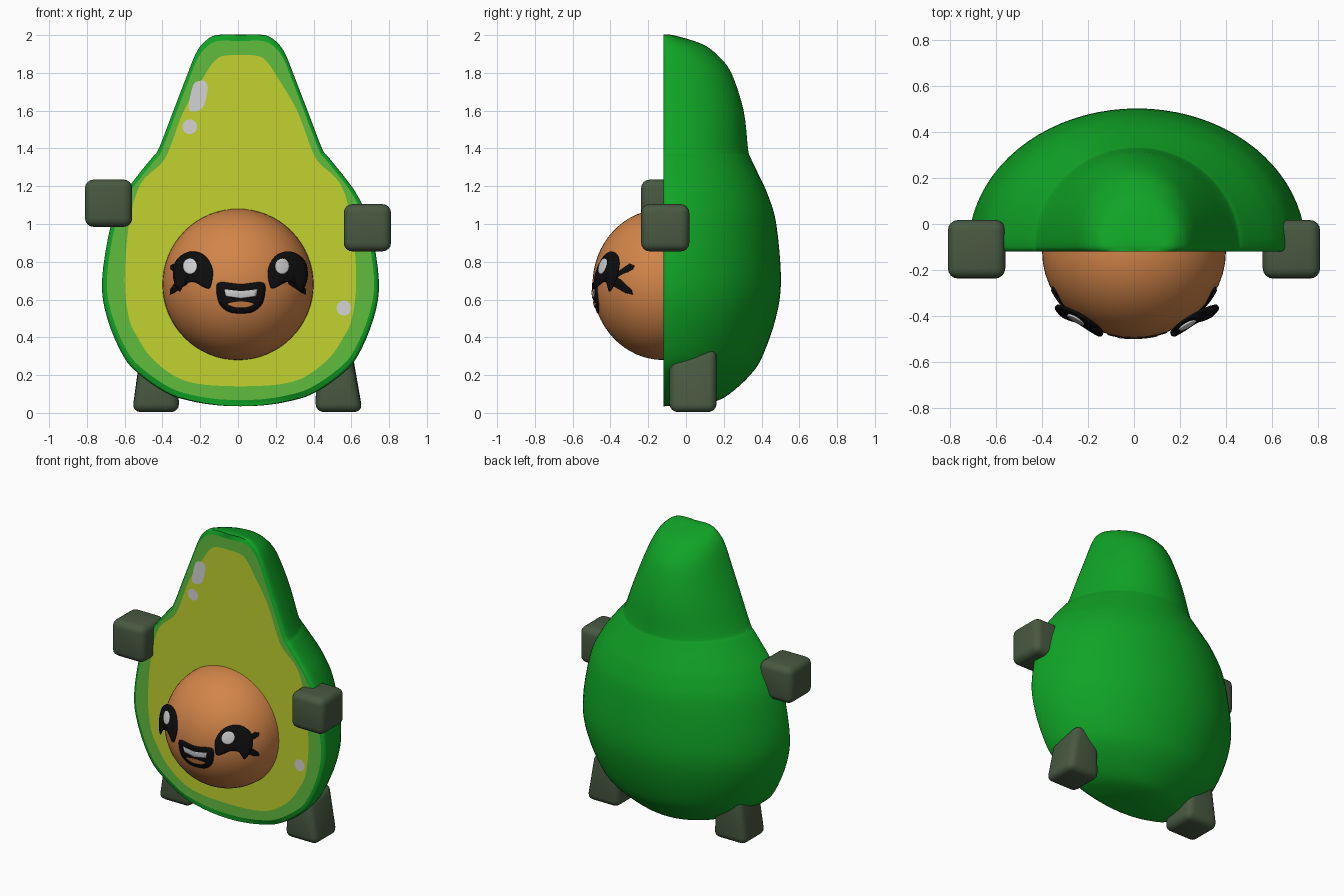
import bpy, bmesh
from math import sin, cos, pi, sqrt
from mathutils import Vector

cube = bpy.data.objects.get("Cube")
if cube:
    bpy.data.objects.remove(cube, do_unlink=True)


def material(name, *srgb):
    lin = [((c / 255 + 0.055) / 1.055) ** 2.4 for c in srgb] + [1]
    m = bpy.data.materials.new(name)
    m.use_nodes = True
    m.diffuse_color = lin
    m.node_tree.nodes["Principled BSDF"].inputs["Base Color"].default_value = lin
    return m


SKIN = material("skin green", 16, 164, 38)
RIND = material("light green", 97, 188, 63)
FLESH = material("yellow flesh", 194, 210, 47)
SEED = material("seed brown", 210, 133, 73)
LIMB = material("limb grey green", 72, 89, 65)
BLACK = material("black", 13, 13, 13)
WHITE = material("pale highlight", 212, 212, 212)

CX, Y0 = 0.013, -0.12
SEED_C, SEED_R = Vector((0, -0.12, 0.68)), Vector((0.4, 0.375, 0.4))


def finish(name, bm, mat, angle=0.6):
    me = bpy.data.meshes.new(name)
    bm.to_mesh(me)
    bm.free()
    ob = bpy.data.objects.new(name, me)
    bpy.context.collection.objects.link(ob)
    me.materials.append(mat)
    bpy.ops.object.select_all(action='DESELECT')
    ob.select_set(True)
    bpy.context.view_layer.objects.active = ob
    bpy.ops.object.shade_smooth_by_angle(angle=angle)
    return ob


def spline(points, steps, closed=False):
    """Smooth curve passing through the points."""
    p = [Vector(q) for q in points]
    n = len(p)
    at = (lambda i: p[i % n]) if closed else (lambda i: p[max(0, min(n - 1, i))])
    out = []
    for i in range(n if closed else n - 1):
        a, b, c, d = at(i - 1), at(i), at(i + 1), at(i + 2)
        for k in range(steps):
            t = k / steps
            out.append(b + (c - a) * t / 2 + (2 * a - 5 * b + 4 * c - d) * t * t / 2
                       + (3 * b - a - 3 * c + d) * t ** 3 / 2)
    return out if closed else out + [p[-1]]


# Body: half pear, rows of (half width, depth, height)
rows = spline([(0, 0, 2), (0.13, 0.05, 2), (0.2, 0.2, 1.955), (0.24, 0.285, 1.895),
               (0.278, 0.36, 1.8), (0.355, 0.425, 1.6), (0.432, 0.448, 1.4),
               (0.465, 0.46, 1.355), (0.55, 0.51, 1.25), (0.62, 0.555, 1.15),
               (0.685, 0.598, 1), (0.733, 0.623, 0.7), (0.705, 0.595, 0.5),
               (0.62, 0.525, 0.3), (0.53, 0.46, 0.2), (0.38, 0.35, 0.1),
               (0.25, 0.27, 0.06), (0.12, 0.14, 0.04), (0, 0, 0.035)], 4)
bm = bmesh.new()
COLS = 40
grid = []
for w, d, z in rows:
    w, d = max(w, 0), max(d, 0)
    r = min(0.02, w, d)
    line = [(w - r, Y0), (w - 0.3 * r, Y0 + 0.3 * r)]
    line += [(w * cos(pi * j / COLS), Y0 + r + (d - r) * sin(pi * j / COLS)) for j in range(COLS + 1)]
    line += [(-w + 0.3 * r, Y0 + 0.3 * r), (r - w, Y0)]
    grid.append([bm.verts.new((CX + x, y, z)) for x, y in line])
for r0, r1 in zip(grid, grid[1:]):
    for j in range(len(r0) - 1):
        bm.faces.new((r0[j], r0[j + 1], r1[j + 1], r1[j]))
bmesh.ops.remove_doubles(bm, verts=bm.verts, dist=0.0005)
bmesh.ops.holes_fill(bm, edges=[e for e in bm.edges if e.is_boundary], sides=0)
bmesh.ops.recalc_face_normals(bm, faces=bm.faces)
finish("body", bm, SKIN, 0.9)


# Flat layers on the cut front
def plate(name, outline, y, mat):
    bm = bmesh.new()
    f = bm.faces.new([bm.verts.new((x, y, z)) for x, z in outline])
    f.normal_update()
    if f.normal.y > 0:
        f.normal_flip()
    finish(name, bm, mat)


def both_sides(half):
    return [(CX + w, z) for w, z in half] + [(CX - w, z) for w, z in half[-2:0:-1]]


plate("rind_ring", both_sides([(w * 0.965, 1.02 + (z - 1.02) * 0.967) for w, d, z in rows]),
      Y0 - 0.002, RIND)
flesh = spline([(0, 1.895), (0.09, 1.89), (0.14, 1.86), (0.2, 1.77), (0.3, 1.6), (0.375, 1.4),
                (0.42, 1.32), (0.53, 1.21), (0.59, 1), (0.613, 0.7), (0.59, 0.5), (0.545, 0.4),
                (0.47, 0.29), (0.34, 0.19), (0.2, 0.15), (0, 0.14)], 4)
plate("flesh", both_sides(flesh), Y0 - 0.005, FLESH)


def oval(cx, cz, rx, rz, n=24):
    return [(cx + rx * cos(2 * pi * i / n), cz + rz * sin(2 * pi * i / n)) for i in range(n)]


shine = spline([(-0.262, 1.61), (-0.222, 1.597), (-0.182, 1.625), (-0.16, 1.72),
                (-0.178, 1.757), (-0.222, 1.752), (-0.242, 1.72)], 4, True)
plate("long_shine", shine, Y0 - 0.008, WHITE)
plate("upper_shine", oval(-0.255, 1.515, 0.039, 0.039), Y0 - 0.008, WHITE)
plate("lower_shine", oval(0.56, 0.555, 0.038, 0.04), Y0 - 0.008, WHITE)

# Seed
bm = bmesh.new()
bmesh.ops.create_uvsphere(bm, u_segments=48, v_segments=32, radius=1)
for v in bm.verts:
    v.co = SEED_C + v.co * SEED_R
finish("seed", bm, SEED)


# Face details: filled outlines placed on or over the seed
def patch(name, outline, place, mat, rings=5):
    n = len(outline)
    mid = sum((Vector(p) for p in outline), Vector((0, 0))) / n
    bm = bmesh.new()
    hub = bm.verts.new(place(*mid, 0))
    loops = []
    for k in range(1, rings + 1):
        t = k / rings
        loops.append([bm.verts.new(place(*mid.lerp(Vector(p), t), t)) for p in outline])
    for i in range(n):
        j = (i + 1) % n
        bm.faces.new((hub, loops[0][i], loops[0][j]))
        for a, b in zip(loops, loops[1:]):
            bm.faces.new((a[i], b[i], b[j], a[j]))
    bm.normal_update()
    if sum(f.normal.dot(f.calc_center_median() - SEED_C) * f.calc_area() for f in bm.faces) < 0:
        bmesh.ops.reverse_faces(bm, faces=bm.faces)
    ob = finish(name, bm, mat)
    mod = ob.modifiers.new("thickness", 'SOLIDIFY')
    mod.thickness = 0.008


def on_front(lift):
    def place(x, z, t):
        rest = 1 - (x / SEED_R.x) ** 2 - ((z - SEED_C.z) / SEED_R.z) ** 2
        return x, SEED_C.y - SEED_R.y * sqrt(max(rest, 0)) - lift, z
    return place


def on_side(side):
    def place(y, z, t):
        rest = 1 - ((y - SEED_C.y) / SEED_R.y) ** 2 - ((z - SEED_C.z) / SEED_R.z) ** 2
        return side * (SEED_R.x * sqrt(max(rest, 0)) + 0.006), y, z
    return place


def on_eye(side, cx, lift, bulge):
    def place(u, v, t):
        y = -0.42 + 0.55 * u + 0.25 * v - lift - bulge * (1 - t * t)
        return cx + side * u, y, 0.75 + v
    return place


eye = spline([(-0.09, -0.085), (-0.105, 0), (-0.08, 0.065), (-0.04, 0.097), (0.01, 0.105),
              (0.06, 0.085), (0.095, 0.045), (0.105, -0.01), (0.098, -0.06), (0.07, -0.108),
              (0.04, -0.066), (-0.01, -0.058), (-0.06, -0.085)], 3, True)
upper_lash = [(-0.41, 0.75), (-0.35, 0.755), (-0.3, 0.79), (-0.275, 0.78), (-0.285, 0.76), (-0.4, 0.69)]
lower_lash = [(-0.41, 0.74), (-0.345, 0.705), (-0.29, 0.65), (-0.285, 0.627), (-0.32, 0.635), (-0.4, 0.68)]
for label, side, cx, glint in (("left", 1, 0.265, -0.03), ("right", -1, -0.24, 0.015)):
    patch(label + "_eye", eye, on_eye(side, cx, 0, 0.012), BLACK)
    patch(label + "_eye_glint", oval(glint, 0.027, 0.037, 0.042), on_eye(side, cx, 0.014, 0.003), WHITE)
    patch(label + "_upper_lash", upper_lash, on_side(side), BLACK)
    patch(label + "_lower_lash", lower_lash, on_side(side), BLACK)

mouth = spline([(-0.115, 0.665), (-0.09, 0.692), (0.015, 0.682), (0.12, 0.692), (0.145, 0.665),
                (0.13, 0.58), (0.08, 0.535), (0.015, 0.527), (-0.05, 0.535), (-0.1, 0.58)], 4, True)
teeth = [(-0.072, 0.655), (0.015, 0.645), (0.103, 0.655), (0.098, 0.618), (0.015, 0.606), (-0.066, 0.618)]
tongue = spline([(-0.055, 0.578), (0.015, 0.59), (0.085, 0.578), (0.06, 0.562), (0.015, 0.556),
                 (-0.03, 0.562)], 4, True)
patch("mouth", mouth, on_front(0.004), BLACK)
patch("teeth", teeth, on_front(0.008), WHITE)
patch("tongue", tongue, on_front(0.008), SEED)


# Limbs: rounded blocks, optionally narrowed and sloped at the top
def block(name, centre, size, top=1, shift=0, slope=0):
    bm = bmesh.new()
    bmesh.ops.create_cube(bm, size=1)
    for v in bm.verts:
        k = top if v.co.z > 0 else 1
        x, y, z = v.co
        lift = slope * y if z > 0 else 0
        v.co = Vector(centre) + Vector(((x * k + (shift if z > 0 else 0)) * size[0],
                                        y * size[1], z * size[2] + lift))
    bmesh.ops.bevel(bm, geom=bm.edges[:], offset=0.045, segments=4, profile=0.5, affect='EDGES')
    finish(name, bm, LIMB, 1.2)


block("left_hand", (0.685, -0.11, 0.98), (0.25, 0.255, 0.25))
block("right_hand", (-0.685, -0.11, 1.11), (0.25, 0.255, 0.25))
block("left_foot", (0.535, 0.037, 0.157), (0.25, 0.25, 0.306), 0.75, -0.1, 0.06)
block("right_foot", (-0.435, 0.037, 0.157), (0.25, 0.25, 0.306), 0.75, 0.05, 0.06)
